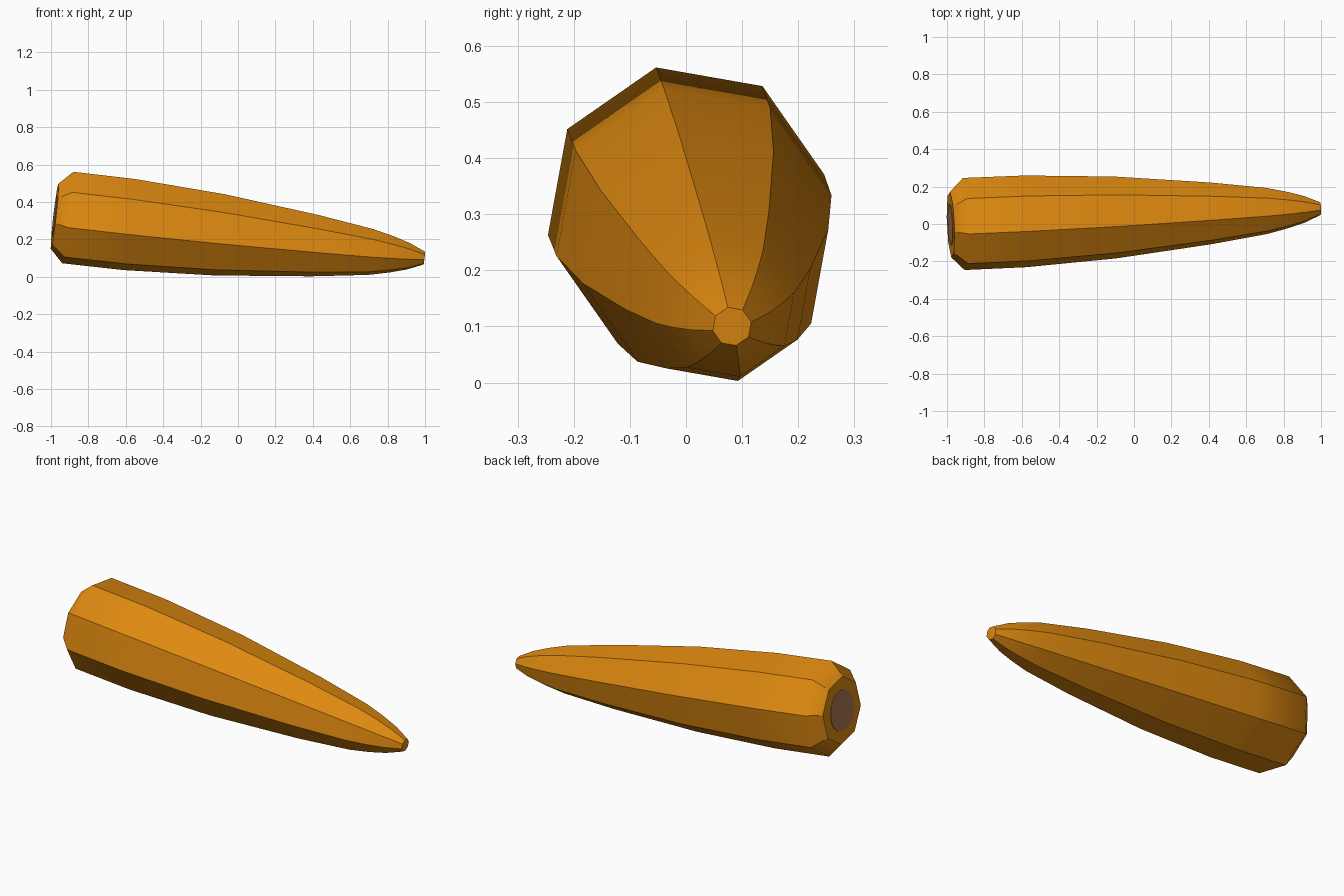
import bpy, bmesh, math
from mathutils import Vector

cube = bpy.data.objects.get("Cube")
if cube:
    bpy.data.objects.remove(cube)


def make_material(name, color):
    mat = bpy.data.materials.new(name)
    mat.use_nodes = True
    mat.diffuse_color = color
    mat.node_tree.nodes["Principled BSDF"].inputs["Base Color"].default_value = color
    return mat


def make_object(name, bm, mat):
    bmesh.ops.recalc_face_normals(bm, faces=bm.faces)
    mesh = bpy.data.meshes.new(name)
    bm.to_mesh(mesh)
    bm.free()
    mesh.materials.append(mat)
    obj = bpy.data.objects.new(name, mesh)
    bpy.context.collection.objects.link(obj)
    return obj


orange = make_material("carrot orange", (0.73, 0.25, 0.005, 1))
brown = make_material("crown brown", (0.40, 0.19, 0.08, 1))

# Slanted centre line from the crown to the tip
START = Vector((-0.98, -0.003, 0.325))
END = Vector((0.996, 0.082, 0.1))
axis = (END - START).normalized()
side = Vector((0, 0, 1)).cross(axis).normalized()
up = axis.cross(side)


def ring(bm, x, radius, sides, turn=0.0):
    centre = START + axis * ((x - START.x) / axis.x)
    angles = [turn + math.tau * i / sides for i in range(sides)]
    return [bm.verts.new(centre + radius * (side * math.cos(a) + up * math.sin(a)))
            for a in angles]


# Root: eight-sided tapering body, as (x, radius) along the centre line
SIDES = 8
profile = [(-0.98, 0.18), (-0.91, 0.252), (-0.58, 0.251), (-0.1, 0.224),
           (0.41, 0.169), (0.71, 0.126), (0.82, 0.1), (0.91, 0.073), (0.996, 0.035)]
bm = bmesh.new()
rings = [ring(bm, x, r, SIDES, math.radians(12.5)) for x, r in profile]
for a, b in zip(rings, rings[1:]):
    for i in range(SIDES):
        j = (i + 1) % SIDES
        bm.faces.new((a[i], a[j], b[j], b[i])).smooth = True
    # Crisp ridges along the length, soft around the rings
    for i in range(SIDES):
        bm.edges.get((a[i], b[i])).smooth = False
for end in (rings[0], rings[-1]):
    face = bm.faces.new(end)
    for edge in face.edges:
        edge.smooth = False
make_object("carrot_root", bm, orange)

# Crown: thin round scar where the leaves grew
bm = bmesh.new()
outer, inner = ring(bm, -0.983, 0.11, 24), ring(bm, -0.979, 0.11, 24)
bm.faces.new(outer)
bm.faces.new(inner)
for i in range(24):
    j = (i + 1) % 24
    bm.faces.new((outer[i], outer[j], inner[j], inner[i]))
make_object("leaf_scar", bm, brown)
